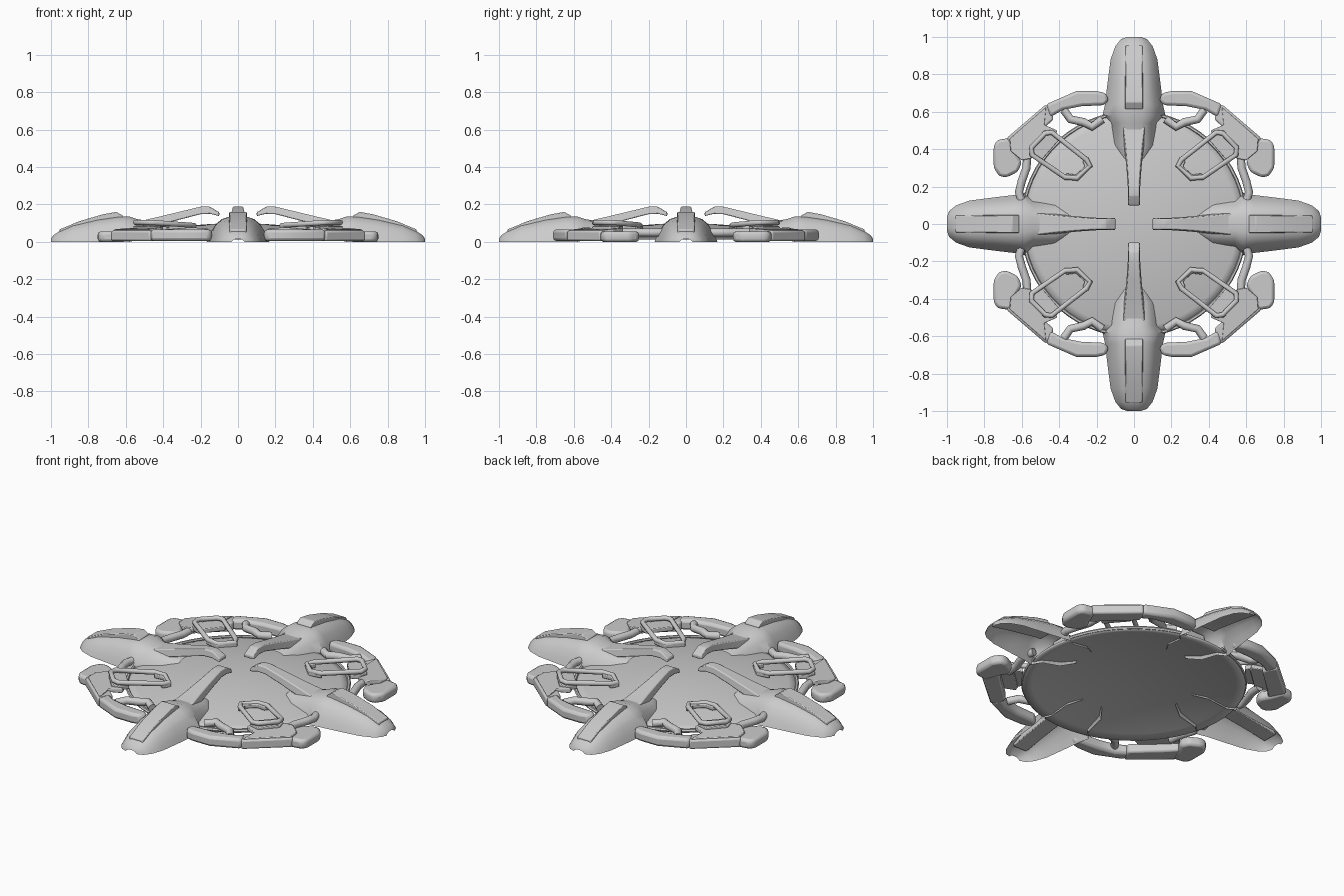
import bpy, bmesh, math
from mathutils import Matrix, Vector

cube = bpy.data.objects.get("Cube")
if cube:
    bpy.data.objects.remove(cube, do_unlink=True)

grey = bpy.data.materials.new("light_grey")
grey.use_nodes = True
GREY = (0.6, 0.6, 0.6, 1)
grey.diffuse_color = GREY
grey.node_tree.nodes["Principled BSDF"].inputs["Base Color"].default_value = GREY


def finish(name, bm, matrix, bevel=0, angle=35):
    """Turn a bmesh into a placed, shaded object."""
    bm.transform(matrix)
    bmesh.ops.recalc_face_normals(bm, faces=bm.faces)
    mesh = bpy.data.meshes.new(name)
    bm.to_mesh(mesh)
    bm.free()
    mesh.materials.append(grey)
    ob = bpy.data.objects.new(name, mesh)
    bpy.context.collection.objects.link(ob)
    if bevel:
        mod = ob.modifiers.new("bevel", "BEVEL")
        mod.width = bevel
        mod.segments = 2
        mod.limit_method = "ANGLE"
    bpy.ops.object.select_all(action="DESELECT")
    ob.select_set(True)
    bpy.context.view_layer.objects.active = ob
    bpy.ops.object.shade_smooth_by_angle(angle=math.radians(angle))
    return ob


def loft(name, sections, matrix, closed=True, caps=True, bevel=0, angle=35):
    """Skin a row of equal-length cross-sections."""
    bm = bmesh.new()
    rows = [[bm.verts.new(p) for p in s] for s in sections]
    n = len(rows[0])
    for a, b in zip(rows, rows[1:]):
        for i in range(n if closed else n - 1):
            j = (i + 1) % n
            bm.faces.new((a[i], a[j], b[j], b[i]))
    if caps:
        bm.faces.new(rows[0])
        bm.faces.new(rows[-1])
    return finish(name, bm, matrix, bevel, angle)


def prism(name, outline, low, high, matrix, bevel=0):
    """Upright slab; high may be a function of x and y."""
    top = high if callable(high) else (lambda x, y: high)
    return loft(name, [[(x, y, low) for x, y in outline],
                       [(x, y, top(x, y)) for x, y in outline]], matrix, bevel=bevel)


def tube(name, points, radius, matrix, cyclic=False, sides=10):
    """Round bar swept along a path."""
    pts = [Vector(p) for p in points]
    if cyclic:
        pts.append(pts[0])
    sections = []
    for i, p in enumerate(pts):
        before = pts[i - 1] if i else (pts[-2] if cyclic else p)
        after = pts[i + 1] if i + 1 < len(pts) else (pts[1] if cyclic else p)
        t = ((p - before).normalized() + (after - p).normalized()).normalized()
        side = t.cross(Vector((0, 0, 1))).normalized()
        up = side.cross(t)
        ring = [2 * math.pi * k / sides for k in range(sides)]
        sections.append([p + radius * (side * math.cos(a) + up * math.sin(a)) for a in ring])
    return loft(name, sections, matrix, caps=not cyclic, angle=50)


# Hollow shallow dome
dome_rings = []
for k in range(13):
    r = 0.6 - 0.049 * k
    z = 0.1 - 0.075 * (r / 0.6) ** 2
    dome_rings.append([(r * math.cos(a * math.pi / 32), r * math.sin(a * math.pi / 32), z)
                       for a in range(64)])
dome = loft("dome", dome_rings, Matrix(), caps=False)
bm = bmesh.new()
bm.from_mesh(dome.data)
bmesh.ops.holes_fill(bm, edges=[e for e in bm.edges if e.is_boundary
                                and e.verts[0].co.xy.length < 0.1], sides=0)
bm.to_mesh(dome.data)
bm.free()
shell = dome.modifiers.new("shell", "SOLIDIFY")
shell.thickness = 0.012

# Arm stations: radius, half width, base height, top height
arm = [(1.0, 0.035, 0, 0.015), (0.988, 0.07, 0, 0.035), (0.95, 0.1, 0, 0.06),
       (0.88, 0.125, 0, 0.09), (0.75, 0.142, 0, 0.12), (0.64, 0.155, 0, 0.135),
       (0.58, 0.168, 0, 0.135), (0.54, 0.13, 0.01, 0.122), (0.42, 0.12, 0.03, 0.1),
       (0.35, 0.07, 0.05, 0.085)]
arch = [(-1, 0), (-0.9, 0.3), (-0.72, 0.68), (-0.52, 0.9), (-0.27, 1),
        (0.27, 1), (0.52, 0.9), (0.72, 0.68), (0.9, 0.3), (1, 0)]
# Ridge and hook stations: radius, half width, bottom, top
ridge = [(0.955, 0.046, 0.04, 0.066), (0.85, 0.048, 0.06, 0.11),
         (0.72, 0.049, 0.08, 0.148), (0.65, 0.049, 0.09, 0.16), (0.615, 0.049, 0.09, 0.14)]
hook = [(0.1, 0.034, 0.138, 0.158), (0.15, 0.034, 0.15, 0.188), (0.2, 0.034, 0.148, 0.188),
        (0.3, 0.041, 0.122, 0.164), (0.42, 0.054, 0.09, 0.135), (0.52, 0.068, 0.065, 0.112)]


def bar(stations, taper):
    return [[(r, -w, lo), (r, -w * taper, hi), (r, w * taper, hi), (r, w, lo)]
            for r, w, lo, hi in stations]


for i, side in enumerate(("left", "back", "right", "front")):
    turn = Matrix.Rotation(i * math.pi / 2, 4, "Z")
    loft(side + "_arm", [[(r, u * w, lo + v * (hi - lo)) for u, v in arch]
                         for r, w, lo, hi in arm], turn, closed=False, caps=False)
    loft(side + "_arm_ridge", bar(ridge, 0.95), turn, bevel=0.004)
    loft(side + "_hook", bar(hook, 0.82), turn, bevel=0.005)

# Corner pod outlines
link = [(0.135, 0.66), (0.15, 0.7), (0.2, 0.71), (0.31, 0.71), (0.47, 0.64),
        (0.45, 0.57), (0.38, 0.61), (0.28, 0.63), (0.16, 0.635)]
fender = [(0.47, 0.64), (0.68, 0.46), (0.63, 0.37), (0.57, 0.43), (0.43, 0.56), (0.44, 0.6)]
bulb = [(0.66, 0.46), (0.73, 0.45), (0.75, 0.42), (0.75, 0.3), (0.72, 0.255),
        (0.68, 0.25), (0.62, 0.28), (0.6, 0.33), (0.63, 0.38)]
cover = [(0.47, 0.625), (0.665, 0.455), (0.66, 0.39), (0.6, 0.34), (0.55, 0.35),
         (0.42, 0.47), (0.41, 0.5), (0.48, 0.53)]
socket = [(0.4, 0.45), (0.42, 0.49), (0.48, 0.5), (0.56, 0.41), (0.55, 0.36), (0.5, 0.335)]
cap = [(0.222, 0.31), (0.25, 0.355), (0.275, 0.335), (0.262, 0.308), (0.31, 0.264),
       (0.36, 0.27), (0.38, 0.243), (0.3, 0.23)]
frame = [(0.235, 0.31), (0.255, 0.345), (0.44, 0.49), (0.475, 0.485),
         (0.548, 0.41), (0.545, 0.37), (0.37, 0.25), (0.305, 0.245)]

for sx, sy, corner in ((1, 1, "back_left"), (-1, 1, "back_right"),
                       (1, -1, "front_left"), (-1, -1, "front_right")):
    flip = Matrix.Diagonal((sx, sy, 1, 1))
    prism(corner + "_pod_link", link, 0.005, 0.066, flip, 0.016)
    prism(corner + "_pod_fender", fender, 0.005, 0.06, flip, 0.01)
    prism(corner + "_pod_bulb", bulb, 0, 0.056, flip, 0.016)
    prism(corner + "_pod_cover", cover, 0.05,
          lambda x, y: 0.066 + 0.08 * max(0, 0.78 - math.hypot(x, y)), flip, 0.004)
    prism(corner + "_socket", socket, 0.06, 0.085, flip, 0.004)
    prism(corner + "_frame_cap", cap, 0.065, 0.09, flip, 0.005)
    tube(corner + "_frame", [(x, y, 0.066 + 0.055 * math.hypot(x, y)) for x, y in frame],
         0.014, flip, cyclic=True)
    tube(corner + "_side_pipe", [(0.6, 0.12, 0.05), (0.615, 0.17, 0.05), (0.6, 0.23, 0.05),
                                 (0.575, 0.3, 0.05), (0.57, 0.37, 0.05)], 0.022, flip)
    tube(corner + "_end_pipe", [(0.17, 0.56, 0.05), (0.225, 0.52, 0.055), (0.27, 0.545, 0.055),
                                (0.34, 0.56, 0.05), (0.375, 0.61, 0.045)], 0.022, flip)
    # Thin rail along the dome rim
    rail = [math.radians(12 + 6 * k) for k in range(12)]
    tube(corner + "_rim_rail", [(0.597 * math.cos(a), 0.597 * math.sin(a), 0.026)
                                for a in rail], 0.01, flip, sides=6)
